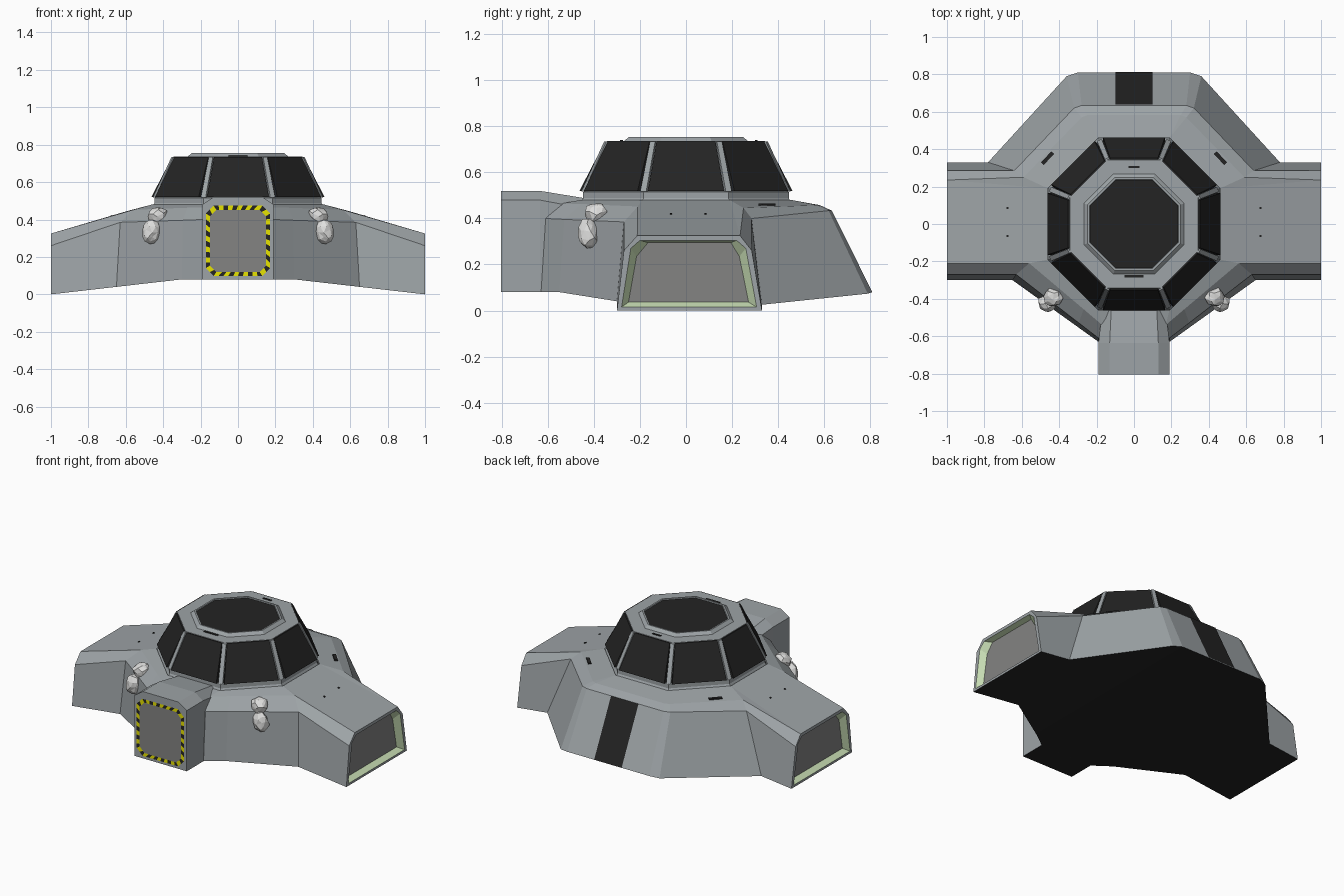
import bpy, bmesh, math, random
from mathutils import Vector, Matrix

if "Cube" in bpy.data.objects:
    bpy.data.objects.remove(bpy.data.objects["Cube"])

random.seed(4)


def material(name, r, g, b):
    m = bpy.data.materials.new(name)
    m.diffuse_color = (r, g, b, 1)
    m.use_nodes = True
    m.node_tree.nodes["Principled BSDF"].inputs["Base Color"].default_value = m.diffuse_color
    return m


HULL = material("hull_grey", .34, .37, .385)
DARK = material("dark_glass", .017, .017, .017)
PANEL = material("panel_grey", .23, .23, .225)
GREEN = material("pale_green", .58, .73, .46)
YELLOW = material("warning_yellow", .85, .82, .0)
LAMP = material("lamp_white", .75, .75, .74)


def build(name, verts, faces, mats, rule=None, drop=None, recalc=True):
    """Mesh object; rule(face) gives its material index, drop(face) deletes it."""
    bm = bmesh.new()
    vs = [bm.verts.new(v) for v in verts]
    for f in faces:
        bm.faces.new([vs[i] for i in f])
    bmesh.ops.remove_doubles(bm, verts=bm.verts, dist=1e-4)
    bmesh.ops.dissolve_degenerate(bm, edges=bm.edges, dist=1e-5)
    if recalc:
        bmesh.ops.recalc_face_normals(bm, faces=bm.faces)
    bm.normal_update()
    if drop:
        bmesh.ops.delete(bm, geom=[f for f in bm.faces if drop(f)], context='FACES')
    if rule:
        for f in bm.faces:
            f.material_index = rule(f)
    me = bpy.data.meshes.new(name)
    bm.to_mesh(me)
    bm.free()
    for m in mats:
        me.materials.append(m)
    ob = bpy.data.objects.new(name, me)
    bpy.context.collection.objects.link(ob)
    return ob


def loft(rings, cap_start=False, cap_end=False):
    n = len(rings[0])
    verts = [v for r in rings for v in r]
    faces = [(k * n + i, k * n + (i + 1) % n, (k + 1) * n + (i + 1) % n, (k + 1) * n + i)
             for k in range(len(rings) - 1) for i in range(n)]
    if cap_start:
        faces.append(tuple(range(n))[::-1])
    if cap_end:
        faces.append(tuple(range((len(rings) - 1) * n, len(rings) * n)))
    return verts, faces


def both(half):
    return half + [(-x, y, z) for x, y, z in reversed(half)]


def underside(f):
    return 1 if f.normal.z < -.7 else 0


# Hull: stacked outlines from the underside up to the dome base
plan = [(.19, -.63), (.30, -.551), (.65, -.30), (1, -.30), (1, .33), (.78, .33), (.36, .79), (.30, .81)]
bottom = [(x, y, .08 * (1 - max(0, x - .3) / .7)) for x, y in plan]
wall = [(.19, -.61, .40), (.295, -.529, .396), (.63, -.27, .385), (1, -.27, .26),
        (1, .286, .26), (.64, .285, .40), (.32, .62, .434), (.28, .634, .434)]
roof = [(.17, -.54, .465), (.27, -.455, .463), (.56, -.21, .452), (1, -.212, .325),
        (1, .235, .325), (.59, .25, .446), (.28, .57, .458), (.25, .582, .458)]
a, b = .19, .46
base = [(a, -b, .48), (a, -b, .48), (b, -a, .48), (b, -a, .48),
        (b, a, .48), (b, a, .48), (a, b, .48), (a, b, .48)]
verts, faces = loft([both(r) for r in (bottom, wall, roof, base)])
faces += [(0, 1, 7, 8, 14, 15), (1, 2, 3, 4, 5, 6, 7), (8, 9, 10, 11, 12, 13, 14)]
build("hull", verts, faces, [HULL, DARK], underside,
      drop=lambda f: all(abs(v.co.x) > .999 for v in f.verts))

# Docking ends on both arms: grey rim, green bevel, recessed panel
rim = [(-.30, 0), (-.27, .26), (-.212, .325), (.235, .325), (.286, .26), (.33, 0)]
lip = [(-.28, .015), (-.24, .27), (-.20, .305), (.22, .305), (.26, .27), (.307, .015)]
door = [(-.25, .036), (-.215, .235), (-.165, .295), (.195, .295), (.232, .235), (.272, .036)]
for s, side in ((1, "right"), (-1, "left")):
    rings = [[(s * x, y, z) for y, z in p] for p, x in ((rim, 1), (lip, 1), (door, .965))]
    v, f = loft(rings, cap_end=True)
    if s > 0:
        f = [q[::-1] for q in f]
    build("arm_end_" + side, v, f, [HULL, GREEN, PANEL],
          lambda q: 2 if all(abs(p.co.x) < .97 for p in q.verts)
          else (1 if any(abs(p.co.x) < .97 for p in q.verts) else 0), recalc=False)

# Front entrance box, tapering into the dome base
sections = [(-.805, .19, .08, .48, .13, .52), (-.635, .19, .08, .48, .13, .52),
            (-.42, .165, .09, .44, .12, .485)]
v, f = loft([both([(w, y, zb), (w, y, zs), (c, y, zt)]) for y, w, zb, zs, c, zt in sections], True, True)
build("entrance_box", v, f, [HULL, DARK], underside)


# Front hatch with a striped warning frame
def chamfered(w, z0, z1, c, y):
    return [Vector((x, y, z)) for x, z in
            ((w - c, z0), (w, z0 + c), (w, z1 - c), (w - c, z1),
             (c - w, z1), (-w, z1 - c), (-w, z0 + c), (c - w, z0))]


outer = chamfered(.172, .098, .474, .042, -.809)
inner = chamfered(.15, .12, .452, .034, -.809)
build("front_hatch", inner, [tuple(range(8))], [PANEL], recalc=False)
v, f = [], []
for i in range(8):
    o0, o1, i0, i1 = outer[i], outer[(i + 1) % 8], inner[i], inner[(i + 1) % 8]
    n = max(2, round((o1 - o0).length / .028 / 2) * 2)
    for k in range(n + 1):
        t = k / n
        ti = t if k in (0, n) else t + .35 / n
        v += [o0.lerp(o1, t), i0.lerp(i1, ti)]
        if k < n:
            j = len(v) - 2
            f.append((j, j + 2, j + 3, j + 1))
build("hatch_warning_frame", v, f, [YELLOW, DARK], lambda q: q.index % 2, recalc=False)
stripes = bpy.data.objects["hatch_warning_frame"].data
for i, p in enumerate(stripes.polygons):
    p.material_index = i % 2


# Dome: octagonal rings with a dark skylight
def octagon(r, z):
    R = r / math.cos(math.pi / 8)
    return [(R * math.cos(t), R * math.sin(t), z) for t in
            (math.pi / 8 + k * math.pi / 4 for k in range(8))]


profile = [(.46, .465), (.447, .488), (.447, .515), (.437, .518), (.343, .737),
           (.268, .737), (.248, .755), (.238, .755), (.236, .749)]
v, f = loft([octagon(r, z) for r, z in profile], cap_end=True)
build("dome", v, f, [HULL, DARK], lambda q: 1 if len(q.verts) == 8 else 0)


def leaning_slabs(name, start, r0, z0, w0, r1, z1, w1, t, mat):
    """Eight slabs leaning inward, spaced around the dome."""
    for k in range(8):
        rot = Matrix.Rotation(start + k * math.pi / 4, 3, 'Z')
        rings = [[rot @ Vector(p) for p in
                  ((r0 - d, -w0, z0), (r0 - d, w0, z0), (r1 - d, w1, z1), (r1 - d, -w1, z1))]
                 for d in (0, t)]
        v, f = loft(rings, True, True)
        build(f"{name}_{k + 1}", v, f, [mat])


leaning_slabs("dome_window", 0, .463, .52, .165, .352, .735, .128, .03, DARK)
leaning_slabs("dome_post", math.pi / 8, .486, .518, .014, .380, .735, .012, .03, HULL)

# Dark strip down the sloping rear wall
slope = Vector((0, .354, .176)).normalized() * .004
corners = [(.1, .81, .08), (-.1, .81, .08), (-.1, .634, .434), (.1, .634, .434)]
build("rear_strip", [Vector(c) + slope for c in corners], [(0, 1, 2, 3)], [DARK], recalc=False)


# Small dark vents and bolts on the roofs
def plate(name, loc, sx, sy, yaw=0, pitch=0):
    m = Matrix.Translation(loc) @ Matrix.Rotation(pitch, 4, 'Y') @ Matrix.Rotation(yaw, 4, 'Z')
    rings = [[m @ Vector((x * sx / 2, y * sy / 2, z)) for x, y in ((-1, -1), (1, -1), (1, 1), (-1, 1))]
             for z in (-.004, .004)]
    v, f = loft(rings, True, True)
    build(name, v, f, [DARK])


plate("dome_vent_rear", (0, .305, .737), .06, .012)
plate("dome_vent_front", (0, -.28, .737), .10, .014)
for s, side in ((1, "right"), (-1, "left")):
    plate("roof_vent_" + side, (s * .462, .352, .461), .08, .02, -s * math.radians(47))
    for y, end in ((-.065, "front"), (.085, "rear")):
        plate(f"arm_bolt_{side}_{end}", (s * .675, y, .419), .01, .01, 0, s * .28)

# Faceted lamps on the front corners: a rough head with a smaller mount
bm = bmesh.new()
for loc, scale, tilt in (((.462, -.425, .335), (.052, .045, .066), -.2),
                         ((.43, -.39, .42), (.052, .05, .05), .5)):
    m = Matrix.Translation(loc) @ Matrix.Rotation(tilt, 4, 'Y') @ Matrix.Diagonal((*scale, 1))
    bmesh.ops.create_icosphere(bm, subdivisions=2, radius=1, matrix=m)
for p in bm.verts:
    p.co += Vector([random.uniform(-.006, .006) for _ in range(3)])
for s, side in ((1, "right"), (-1, "left")):
    pts = [(s * p.co.x, p.co.y, p.co.z) for p in bm.verts]
    build("corner_lamp_" + side, pts, [[p.index for p in q.verts] for q in bm.faces], [LAMP])
bm.free()
